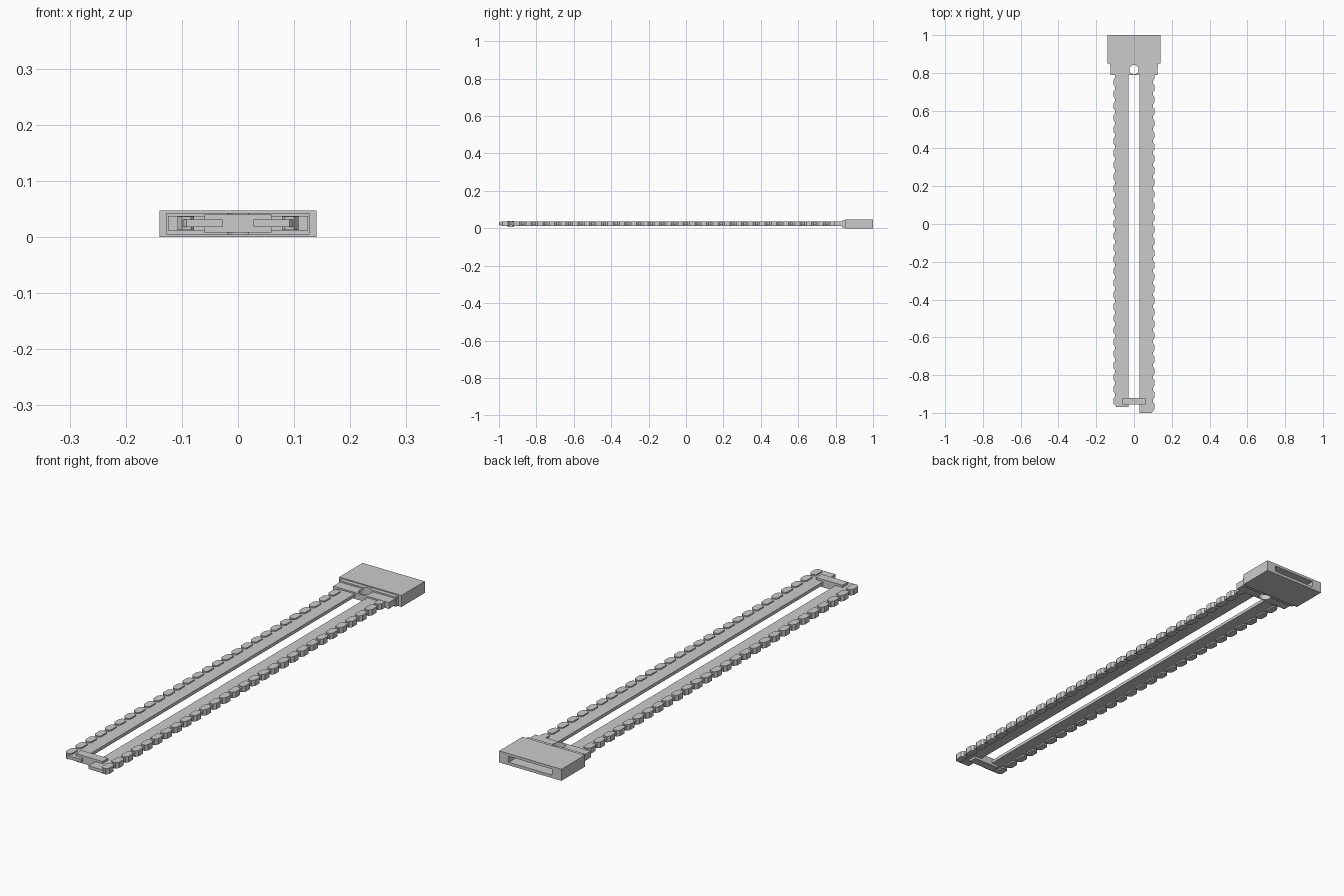
import bpy, bmesh, math
from mathutils import Vector

if "Cube" in bpy.data.objects:
    bpy.data.objects.remove(bpy.data.objects["Cube"])


def finish(bm, name):
    bmesh.ops.recalc_face_normals(bm, faces=bm.faces)
    me = bpy.data.meshes.new(name)
    bm.to_mesh(me)
    bm.free()
    ob = bpy.data.objects.new(name, me)
    bpy.context.collection.objects.link(ob)
    return ob


def prism(bm, pts, z0, z1):
    """Extrude an xy outline from z0 to z1."""
    face = bm.faces.new([bm.verts.new((x, y, z0)) for x, y in pts])
    ext = bmesh.ops.extrude_face_region(bm, geom=[face])["geom"]
    verts = [g for g in ext if isinstance(g, bmesh.types.BMVert)]
    bmesh.ops.translate(bm, verts=verts, vec=Vector((0, 0, z1 - z0)))


def box(name, x0, x1, y0, y1, z0, z1):
    bm = bmesh.new()
    prism(bm, [(x0, y0), (x1, y0), (x1, y1), (x0, y1)], z0, z1)
    return finish(bm, name)


def cut(target, cutter):
    mod = target.modifiers.new("cut", 'BOOLEAN')
    mod.operation = 'DIFFERENCE'
    mod.object = cutter
    mod.solver = 'EXACT'
    bpy.context.view_layer.objects.active = target
    bpy.ops.object.modifier_apply(modifier=mod.name)
    bpy.data.objects.remove(cutter)


# end block with a slot in its back face
block = box("end_block", -0.14, 0.14, 0.85, 1.0, 0.0, 0.047)
cut(block, box("slot_cutter", -0.097, 0.097, 0.87, 1.05, 0.012, 0.036))

# stepped collar with a pin hole
lip = box("collar_lip", -0.127, 0.127, 0.833, 0.85, 0.004, 0.043)
collar = box("collar", -0.125, 0.125, 0.79, 0.836, 0.011, 0.037)
for part in (lip, collar):
    bm = bmesh.new()
    ring = [(0.025 * math.cos(a), 0.817 + 0.025 * math.sin(a))
            for a in (2 * math.pi * i / 16 for i in range(16))]
    prism(bm, ring, -0.05, 0.1)
    cut(part, finish(bm, "hole_cutter"))

# two rails with chamfered links along their outer edges
PITCH = 0.0625
for side, name, tip in ((-1, "left", -0.97), (1, "right", -1.0)):
    bm = bmesh.new()
    outline = [(0.028, tip), (0.092, tip), (0.1, tip + 0.01),
               (0.1, 0.80), (0.028, 0.80)]
    prism(bm, [(side * x, y) for x, y in outline], 0.018, 0.031)
    finish(bm, name + "_rail")

    bm = bmesh.new()
    y = tip + 0.033
    while y < 0.79:
        link = [(0.078, y - 0.018), (0.084, y - 0.025), (0.1, y - 0.025),
                (0.108, y - 0.014), (0.108, y + 0.014), (0.1, y + 0.025),
                (0.084, y + 0.025), (0.078, y + 0.018)]
        prism(bm, [(side * px, py) for px, py in link], 0.012, 0.036)
        y += PITCH
    finish(bm, name + "_links")

# clip joining the rails near the tip
box("tip_clip", -0.06, 0.06, -0.955, -0.92, 0.008, 0.04)
